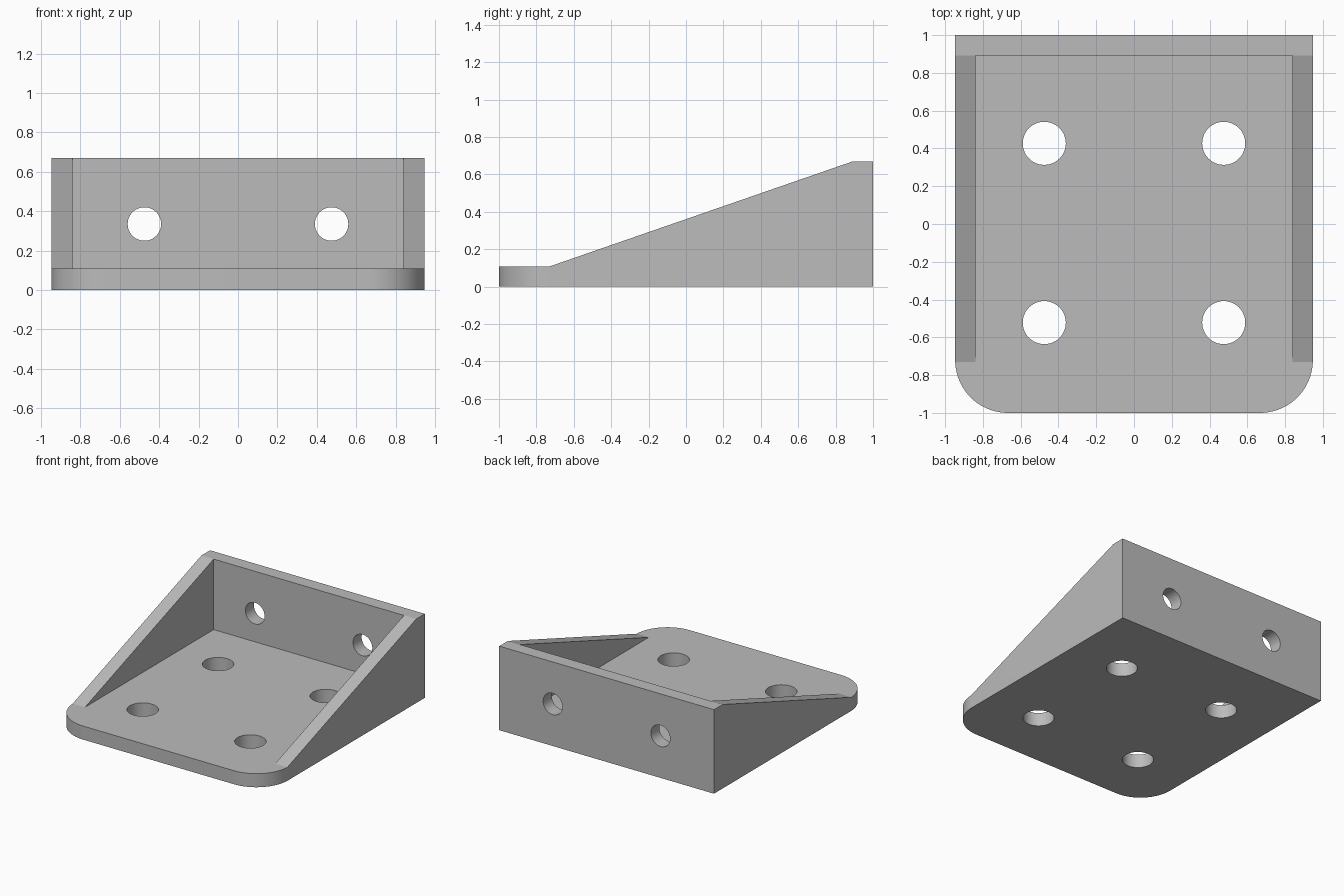
import bpy, math
from mathutils import Vector

cube = bpy.data.objects.get("Cube")
if cube:
    bpy.data.objects.remove(cube, do_unlink=True)

HALF_W, WALL, HEIGHT, CORNER = 0.947, 0.108, 0.67, 0.28
INNER_X, INNER_Y = HALF_W - WALL, 1 - WALL

grey = bpy.data.materials.new("plain grey")
grey.use_nodes = True
grey.diffuse_color = (0.5, 0.5, 0.5, 1)
grey.node_tree.nodes["Principled BSDF"].inputs["Base Color"].default_value = (0.5, 0.5, 0.5, 1)


def prism(name, outline, place, low, high):
    """Extrude a 2D outline; place(a, b, depth) gives the 3D point."""
    n = len(outline)
    verts = [place(a, b, d) for d in (low, high) for a, b in outline]
    faces = [list(range(n))[::-1], list(range(n, 2 * n))]
    faces += [(i, (i + 1) % n, n + (i + 1) % n, n + i) for i in range(n)]
    mesh = bpy.data.meshes.new(name)
    mesh.from_pydata(verts, [], faces)
    mesh.materials.append(grey)
    obj = bpy.data.objects.new(name, mesh)
    bpy.context.collection.objects.link(obj)
    return obj


def arc(cx, cy, r, start, end, steps):
    angles = [math.radians(start + (end - start) * i / steps) for i in range(steps + 1)]
    return [(cx + r * math.cos(t), cy + r * math.sin(t)) for t in angles]


def along_x(a, b, d):
    return Vector((d, a, b))


def along_y(a, b, d):
    return Vector((b, d, a))


def along_z(a, b, d):
    return Vector((a, b, d))


def combine(target, tool, operation):
    bpy.context.view_layer.objects.active = target
    mod = target.modifiers.new("cut", 'BOOLEAN')
    mod.operation, mod.solver, mod.object = operation, 'EXACT', tool
    bpy.ops.object.modifier_apply(modifier=mod.name)
    bpy.data.objects.remove(tool, do_unlink=True)


# Wedge side profile, trimmed to the rounded plan outline
side = [(-1.2, 0), (1, 0), (1, HEIGHT), (INNER_Y, HEIGHT), (-0.73, WALL), (-1.2, WALL)]
bracket = prism("bracket", side, along_x, -1.2, 1.2)
cx, cy = HALF_W - CORNER, CORNER - 1
plan = arc(-cx, cy, CORNER, 180, 270, 20) + arc(cx, cy, CORNER, 270, 360, 20)
plan += [(HALF_W, 1.2), (-HALF_W, 1.2)]
combine(bracket, prism("plan_trim", plan, along_z, -0.2, 1), 'INTERSECT')

# Open tray between the side gussets and back wall
tray = [(-INNER_X, -1.2), (INNER_X, -1.2), (INNER_X, INNER_Y), (-INNER_X, INNER_Y)]
combine(bracket, prism("tray_cutter", tray, along_z, WALL, 1), 'DIFFERENCE')

# Screw holes through the base and the back wall
for x in (-0.475, 0.475):
    for y in (-0.522, 0.427):
        hole = arc(x, y, 0.114, 0, 352.5, 47)
        combine(bracket, prism("base_hole", hole, along_z, -0.2, 0.3), 'DIFFERENCE')
    hole = arc(0.335, x, 0.085, 0, 352.5, 47)
    combine(bracket, prism("wall_hole", hole, along_y, 0.7, 1.2), 'DIFFERENCE')

# Smooth round surfaces, keep crisp edges
bpy.ops.object.select_all(action='DESELECT')
bracket.select_set(True)
bpy.context.view_layer.objects.active = bracket
bpy.ops.object.shade_smooth_by_angle(angle=math.radians(15))
